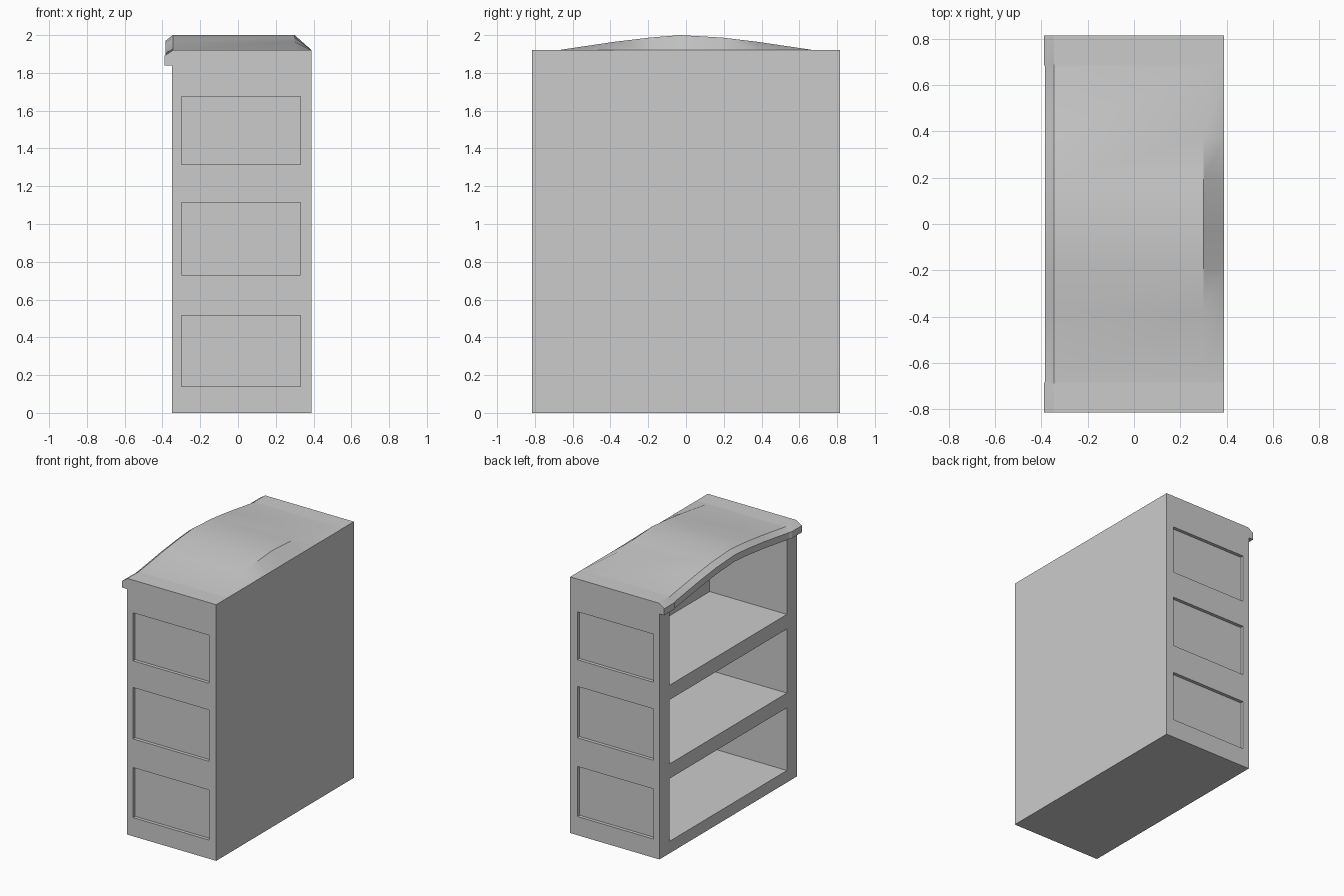
import bpy, bmesh
from mathutils import Vector

if "Cube" in bpy.data.objects:
    bpy.data.objects.remove(bpy.data.objects["Cube"])

XF, XB = -0.35, 0.39        # open front and closed back of the body
W, T = 0.815, 0.12          # half width, side thickness
INNER = W - T
BACK_X = 0.29               # inner face of the back panel


def finish(bm, name, smooth=False):
    bmesh.ops.recalc_face_normals(bm, faces=bm.faces[:])
    me = bpy.data.meshes.new(name)
    bm.to_mesh(me)
    bm.free()
    ob = bpy.data.objects.new(name, me)
    bpy.context.collection.objects.link(ob)
    if smooth:
        bpy.ops.object.select_all(action='DESELECT')
        ob.select_set(True)
        bpy.context.view_layer.objects.active = ob
        bpy.ops.object.shade_smooth_by_angle(angle=0.45)
    return ob


def box(name, lo, hi):
    bm = bmesh.new()
    bmesh.ops.create_cube(bm, size=1)
    lo, hi = Vector(lo), Vector(hi)
    for v in bm.verts:
        v.co = Vector(l + (c + 0.5) * (h - l) for l, h, c in zip(lo, hi, v.co))
    return finish(bm, name)


# side walls, each with three recessed panels on the outside
def side_wall(name, s):
    xs = [XF, -0.30, 0.33, XB]
    zs = [0, 0.14, 0.515, 0.73, 1.115, 1.315, 1.675, 1.84]
    bm = bmesh.new()
    grid = [[bm.verts.new((x, s * W, z)) for x in xs] for z in zs]
    panels = []
    for j in range(len(zs) - 1):
        for i in range(3):
            f = bm.faces.new((grid[j][i], grid[j][i + 1],
                              grid[j + 1][i + 1], grid[j + 1][i]))
            if i == 1 and j % 2:
                panels.append(f)
    # inner face and the rim around it
    ring = [(XF, 0), (XB, 0), (XB, 1.84), (XF, 1.84)]
    inner = [bm.verts.new((x, s * INNER, z)) for x, z in ring]
    bm.faces.new(inner)
    bottom, top = grid[0], grid[-1]
    right = [r[-1] for r in grid]
    left = [r[0] for r in grid]
    for row, a, b in ((bottom, 0, 1), (right, 1, 2),
                      (top, 3, 2), (left, 0, 3)):
        bm.faces.new(row + [inner[b], inner[a]])
    bmesh.ops.recalc_face_normals(bm, faces=bm.faces[:])
    # push the panels in
    ret = bmesh.ops.extrude_discrete_faces(bm, faces=panels)
    for f in ret['faces']:
        bmesh.ops.translate(bm, verts=f.verts[:], vec=(0, -s * 0.025, 0))
    finish(bm, name)


side_wall("side_wall_left", -1)
side_wall("side_wall_right", 1)

# back panel and shelves
box("back_panel", (BACK_X, -INNER, 0), (XB, INNER, 1.9))
for name, z0, z1 in (("bottom_board", 0, 0.09),
                     ("lower_shelf", 0.56, 0.67),
                     ("upper_shelf", 1.15, 1.26)):
    box(name, (XF, -INNER, z0), (BACK_X, INNER, z1))

# arched top with chamfered cornice: loft of cross-sections along the width
# (y, rise of the arch, x of the cornice front)
half = [(W, 0, -0.39), (0.69, 0, -0.39), (0.68, 0, -0.384),
        (0.375, 0.045, -0.384), (0.19, 0.067, -0.384)]
stations = ([(-y, a, x) for y, a, x in half] + [(-0.03, 0.08, -0.384)]
            + half[::-1])
bm = bmesh.new()
loops = []
for y, a, xf in stations:
    section = [(xf, 1.84 + a), (xf, 1.89 + a), (-0.345, 1.92 + a),
               (0.30, 1.92 + a), (XB, 1.92), (XB, 1.84), (BACK_X, 1.84 + a)]
    loops.append([bm.verts.new((x, y, z)) for x, z in section])
for p, q in zip(loops, loops[1:]):
    for i in range(len(p)):
        j = (i + 1) % len(p)
        bm.faces.new((p[i], p[j], q[j], q[i]))
bm.faces.new(loops[0])
bm.faces.new(loops[-1])
finish(bm, "arched_top", smooth=True)
